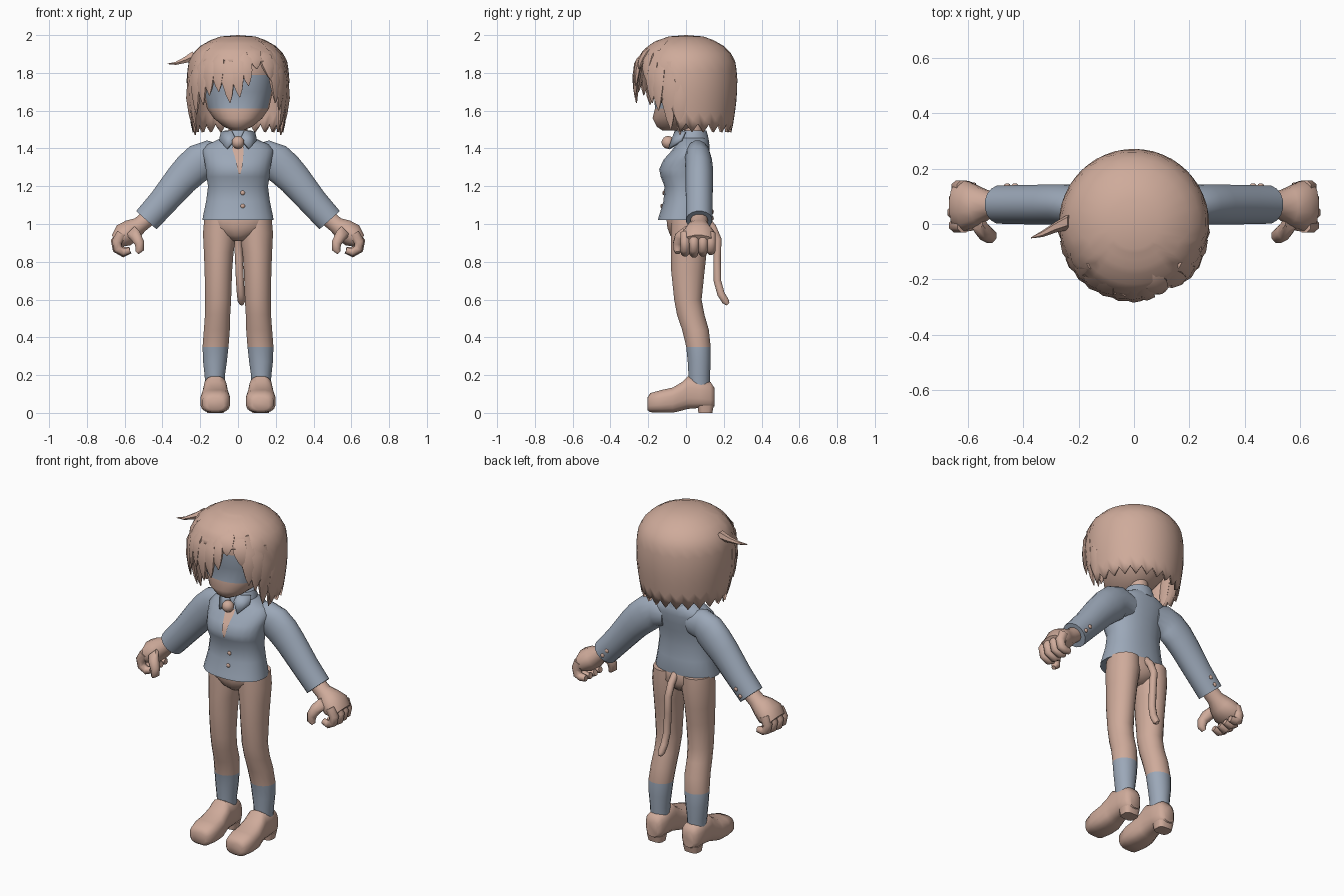
import bpy, bmesh, math
from mathutils import Vector as V

X, Y, Z = V((1, 0, 0)), V((0, 1, 0)), V((0, 0, 1))


def material(name, rgb):
    m = bpy.data.materials.new(name)
    m.diffuse_color = (*rgb, 1)
    return m


SKIN = material("warm_beige", (0.62, 0.405, 0.325))
BLUE = material("blue_grey", (0.33, 0.39, 0.48))


def finish(name, bm, mats, angle=50, mirror=False, rule=None):
    bmesh.ops.recalc_face_normals(bm, faces=bm.faces)
    if rule:
        for f in bm.faces:
            f.material_index = int(rule(f.calc_center_median(), f.normal))
    me = bpy.data.meshes.new(name)
    bm.to_mesh(me)
    bm.free()
    ob = bpy.data.objects.new(name, me)
    bpy.context.collection.objects.link(ob)
    for m in mats:
        me.materials.append(m)
    if mirror:
        ob.modifiers.new("mirror", "MIRROR")
    bpy.ops.object.select_all(action="DESELECT")
    ob.select_set(True)
    bpy.context.view_layer.objects.active = ob
    bpy.ops.object.shade_smooth_by_angle(angle=math.radians(angle))
    return ob


def add_sweep(bm, pts, n=12, u=None, v=Y, p=1.0):
    """Rings (x, y, z, radius along u, radius along v); u is derived from the path if not given."""
    rings = []
    for i, q in enumerate(pts):
        a, b = pts[max(i - 1, 0)], pts[min(i + 1, len(pts) - 1)]
        t = (V(b[:3]) - V(a[:3])).normalized()
        uu = u or t.cross(v).normalized()
        ring = []
        for k in range(n):
            w = 2 * math.pi * (k + 0.5) / n
            c, s = math.cos(w), math.sin(w)
            c, s = math.copysign(abs(c) ** p, c), math.copysign(abs(s) ** p, s)
            ring.append(bm.verts.new(V(q[:3]) + uu * (c * q[3]) + v * (s * q[4])))
        rings.append(ring)
    for r, s in zip(rings, rings[1:]):
        for k in range(n):
            bm.faces.new((r[k], r[(k + 1) % n], s[(k + 1) % n], s[k]))
    bm.faces.new(rings[0])
    bm.faces.new(rings[-1])


def sweep(name, pts, mats, n=12, u=None, v=Y, p=1.0, **kw):
    bm = bmesh.new()
    add_sweep(bm, pts, n, u, v, p)
    return finish(name, bm, mats, **kw)


def levels(rows, cx=0):
    """Rows (z, half width, front y, back y) to horizontal rings."""
    return [(cx, (f + b) / 2, z, w, (b - f) / 2) for z, w, f, b in rows]


def ball(name, c, r, mat, squash=(1, 1, 1), mirror=False, seg=14):
    bm = bmesh.new()
    bmesh.ops.create_uvsphere(bm, u_segments=seg, v_segments=seg // 2 + 2, radius=r)
    for v in bm.verts:
        v.co = V(c) + V(a * b for a, b in zip(v.co, squash))
    return finish(name, bm, [mat], mirror=mirror)


def lerp(table, z, col=1):
    for a, b in zip(table, table[1:]):
        if min(a[0], b[0]) <= z <= max(a[0], b[0]):
            k = (z - a[0]) / (b[0] - a[0])
            return a[col] + k * (b[col] - a[col])
    return table[-1][col]


# Shirt
TORSO = [(1.02, .19, -.15, .11), (1.04, .187, -.145, .115), (1.12, .17, -.12, .105),
         (1.2, .16, -.115, .1), (1.25, .168, -.135, .105), (1.29, .172, -.143, .11),
         (1.34, .18, -.12, .12), (1.39, .19, -.075, .125), (1.42, .165, -.055, .125),
         (1.45, .1, -.045, .115), (1.465, .07, -.03, .1)]
sweep("shirt", levels(TORSO), [BLUE], 24, X, Y, .9)
sweep("sleeve", [(.08, .06, 1.35, .07, .06), (.15, .062, 1.355, .09, .068),
                 (.2, .066, 1.33, .1, .072), (.25, .07, 1.287, .097, .074),
                 (.3, .07, 1.235, .09, .074), (.4, .07, 1.115, .078, .072),
                 (.485, .07, 1.02, .074, .07)], [BLUE], 16, mirror=True)

# Collar with two pointed flaps
sweep("collar", [(0, .035, 1.43, .095, .09), (0, .035, 1.465, .088, .083),
                 (0, .04, 1.495, .072, .07)], [BLUE], 16, X)
bm = bmesh.new()
flap = [(.01, -.055, 1.45), (.03, -.05, 1.49), (.085, .0, 1.485), (.095, -.02, 1.44), (.055, -.085, 1.395)]
bm.faces.new([bm.verts.new(c) for c in flap])
fl = finish("collar_flap", bm, [BLUE], mirror=True)
fl.modifiers.new("thickness", "SOLIDIFY").thickness = .012

# Open neckline and buttons laid on the shirt front
bm = bmesh.new()
rows = []
for z, x0, x1 in [(1.41, -.03, .03), (1.39, -.028, .03), (1.34, -.012, .026), (1.3, -.005, .022), (1.265, .004, .012)]:
    rows.append([bm.verts.new((x, lerp(TORSO, z, 2) - .007, z)) for x in (x0, x1)])
for a, b in zip(rows, rows[1:]):
    bm.faces.new((a[0], a[1], b[1], b[0]))
finish("neckline", bm, [SKIN])
for z in (1.165, 1.095):
    ball("shirt_button", (.025, lerp(TORSO, z, 2) - .001, z), .012, SKIN, (1, .6, 1), seg=8)
for x, z in ((.43, 1.065), (.458, 1.03)):
    ball("cuff_button", (x, .14, z), .012, SKIN, (1, .6, 1), True, 8)
ball("neck_bell", (0, -.095, 1.432), .034, SKIN)

# Hips and legs with socks
sweep("hips", levels([(.91, .04, -.05, .06), (.94, .1, -.085, .1), (.98, .165, -.1, .118),
                      (1.03, .178, -.105, .115), (1.1, .15, -.09, .09)]), [SKIN], 20, X)
LEG = [(.02, .095, 1.03, .085, .1), (.02, .097, .95, .09, .102), (.015, .102, .85, .08, .096),
       (.01, .104, .75, .074, .09), (.01, .105, .6, .07, .074), (.025, .108, .52, .068, .074),
       (.05, .112, .44, .07, .072), (.066, .119, .35, .07, .066), (.07, .122, .27, .064, .062),
       (.07, .123, .2, .055, .058), (.07, .122, .14, .052, .056)]
sweep("leg", [(x, y, z, a, b) for y, x, z, a, b in LEG], [SKIN, BLUE], 16, X, Y, mirror=True,
      rule=lambda c, n: c.z < .35)

# Shoes: rows of y, sole height, top height, half width
SHOE = [(-.205, .015, .08, .045), (-.19, .003, .105, .068), (-.13, 0, .122, .08), (-.07, 0, .135, .078),
        (-.02, .012, .165, .068), (.01, .02, .195, .064), (.07, .025, .175, .062), (.13, .022, .165, .056),
        (.152, .035, .13, .035)]
sweep("shoe", [(.12, y, (a + b) / 2, w, (b - a) / 2) for y, a, b, w in SHOE], [SKIN], 16, X, Z, .7,
      mirror=True)
sweep("shoe_heel", levels([(0, .045, .065, .14), (.04, .052, .06, .148)], .12), [SKIN], 12, X, Y, .6, mirror=True)

# Hands: wrist and palm, curled fingers, thumb
sweep("palm", [(.46, .07, 1.045, .045, .045), (.52, .07, .995, .045, .048), (.56, .065, .968, .062, .07),
               (.605, .065, .94, .066, .093), (.645, .065, .91, .04, .08)], [SKIN], 12, mirror=True)
for i, y in enumerate((-.005, .042, .089, .132)):
    d = (0, .006, 0, -.008)[i]
    sweep("finger", [(.615, y, .95, .03, .027), (.642 + d, y, .905, .029, .027), (.636 + d, y, .868, .026, .026),
                     (.605, y, .85 - d, .023, .024), (.572, y, .86, .018, .018)], [SKIN], 8, mirror=True)
sweep("thumb", [(.57, .01, .965, .035, .035), (.545, -.025, .94, .034, .034), (.522, -.042, .9, .028, .028),
                (.52, -.044, .865, .024, .025), (.535, -.044, .848, .012, .014)], [SKIN], 8, mirror=True)

# Tail
sweep("tail", [(.0, .09, 1.04, .02, .02), (.0, .14, .985, .021, .021), (0, .168, .92, .021, .021),
               (.005, .165, .82, .021, .021), (.01, .166, .7, .021, .021), (.015, .185, .63, .021, .021),
               (.018, .21, .59, .02, .02), (.02, .222, .575, .01, .01)], [SKIN], 10, None, X)

# Neck and head, with the eye band across the face
sweep("neck", [(0, .04, 1.42, .052, .052), (0, .04, 1.6, .052, .052)], [SKIN], 12, X)
HEAD = [(1.495, .03, -.125, -.02), (1.515, .075, -.155, .06), (1.56, .13, -.178, .12), (1.612, .165, -.165, .16),
        (1.7, .185, -.172, .19), (1.79, .195, -.188, .2), (1.86, .19, -.18, .2), (1.93, .14, -.13, .15)]
sweep("head", levels(HEAD), [SKIN, BLUE], 28, X, Y, .9,
      rule=lambda c, n: 1.612 < c.z < 1.79 and c.y < -.07)

# Hair shell: radius by height, ragged lower edge by angle from the front
HAIR = [(2.0, .0), (1.993, .09), (1.965, .17), (1.92, .228), (1.86, .262), (1.78, .272),
        (1.68, .27), (1.58, .258), (1.46, .238)]


def on_hair(deg, z, grow=0.0):
    r, a = lerp(HAIR, z) + grow, math.radians(deg)
    return V((math.sin(a) * r, -math.cos(a) * r, z))


def edge(deg, k):
    d = abs(deg)
    if d < 48:
        return 1.86
    if d < 70:
        return 1.70 if k % 2 else 1.64
    return (1.485 if k % 2 else 1.53) + (.06 if d < 80 else 0)


N, M = 48, 10
bm = bmesh.new()
top = bm.verts.new((0, 0, 2.0))
cols = []
for k in range(N):
    deg = -180 + 360 * k / N
    low = edge(deg, k)
    cols.append([bm.verts.new(on_hair(deg, 1.993 - (1.993 - low) * (j / M) ** 1.4)) for j in range(M + 1)])
for k in range(N):
    a, b = cols[k], cols[(k + 1) % N]
    bm.faces.new((top, a[0], b[0]))
    for j in range(M):
        bm.faces.new((a[j], a[j + 1], b[j + 1], b[j]))
hair = finish("hair_shell", bm, [SKIN])
hair.modifiers.new("thickness", "SOLIDIFY").thickness = .018

# Hair locks: start angle, start height, tip angle, tip height, half width
LOCKS = [(-66, 1.88, -72, 1.50, .05), (-54, 1.9, -58, 1.58, .045), (-46, 1.92, -44, 1.63, .045),
         (-36, 1.93, -34, 1.68, .045), (-26, 1.93, -22, 1.70, .045), (-15, 1.93, -9, 1.64, .045),
         (-4, 1.93, 2, 1.67, .045), (7, 1.93, 12, 1.73, .04), (20, 1.95, 22, 1.82, .045),
         (34, 1.94, 40, 1.76, .045), (46, 1.92, 48, 1.64, .045), (57, 1.9, 56, 1.60, .045),
         (68, 1.86, 70, 1.50, .05), (-84, 1.75, -82, 1.47, .04), (84, 1.75, 82, 1.47, .04)]
bm = bmesh.new()
for a0, z0, a1, z1, w in LOCKS:
    pts = []
    for t, s in ((0, .5), (.3, 1), (.6, .85), (.85, .45), (1, .04)):
        a, z = a0 + (a1 - a0) * t, z0 + (z1 - z0) * t
        front = .012 if abs(a0) < 60 else 0
        c = on_hair(a, z, -.012 + front * t)
        pts.append((*c, w * s, .018 * s + .002))
    radial = V((math.sin(math.radians(a0)), -math.cos(math.radians(a0)), 0))
    add_sweep(bm, pts, 6, None, radial)
finish("hair_locks", bm, [SKIN], angle=40)

# Stray wisp on one side
sweep("hair_wisp", [(-.23, .01, 1.89, .03, .03), (-.28, -.01, 1.868, .018, .02), (-.33, -.035, 1.85, .009, .012),
                    (-.372, -.05, 1.848, .002, .002)], [SKIN], 6)
